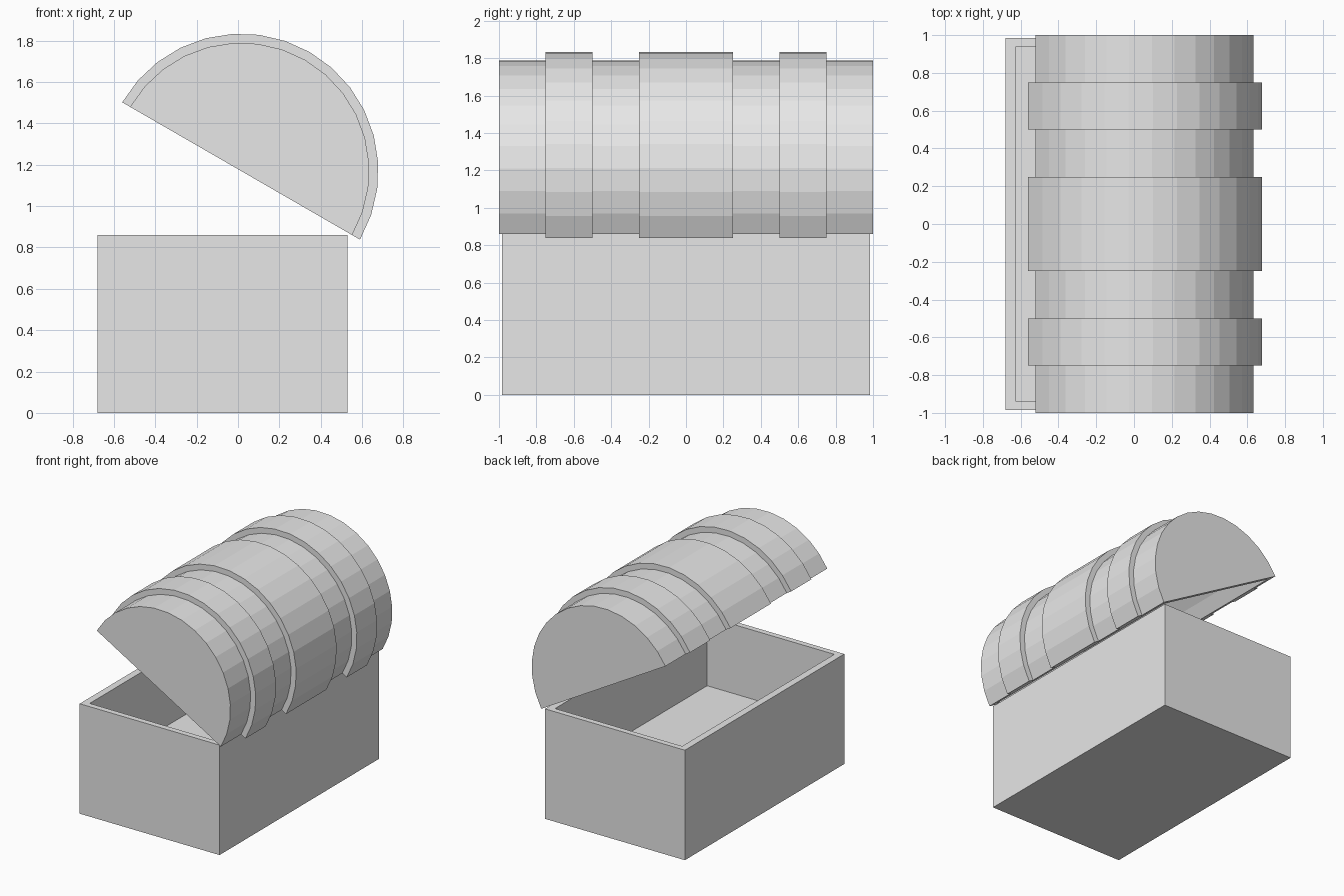
import bpy, bmesh, math

if "Cube" in bpy.data.objects:
    bpy.data.objects.remove(bpy.data.objects["Cube"])

grey = bpy.data.materials.new("plain grey")
grey.diffuse_color = (0.8, 0.8, 0.8, 1)
grey.use_nodes = True
grey.node_tree.nodes["Principled BSDF"].inputs["Base Color"].default_value = grey.diffuse_color

CX, CZ, TILT, SEGS = 0.015, 1.17, math.radians(-30), 16


def finish(bm, name):
    bmesh.ops.recalc_face_normals(bm, faces=bm.faces)
    me = bpy.data.meshes.new(name)
    bm.to_mesh(me)
    bm.free()
    me.materials.append(grey)
    ob = bpy.data.objects.new(name, me)
    bpy.context.collection.objects.link(ob)
    return ob


def arc(r):
    """Half circle in xz, tilted like the open lid."""
    angles = [TILT + math.pi * i / SEGS for i in range(SEGS + 1)]
    return [(CX + r * math.cos(a), CZ + r * math.sin(a)) for a in angles]


def tub(name, outer, inner, y_out, y_in):
    """Hollow trough: open profiles whose end points lie on the rim."""
    bm = bmesh.new()

    def ring(pts, y):
        return [bm.verts.new((x, y, z)) for x, z in pts]

    o0, o1 = ring(outer, -y_out), ring(outer, y_out)
    i0, i1 = ring(inner, -y_in), ring(inner, y_in)
    for a, b in ((o0, o1), (i0, i1)):                 # skins and end walls
        for k in range(len(a) - 1):
            bm.faces.new((a[k], a[k + 1], b[k + 1], b[k]))
        bm.faces.new(a)
        bm.faces.new(b)
    for e in (0, -1):                                 # long rims
        bm.faces.new((o0[e], o1[e], i1[e], i0[e]))
    for o, i in ((o0, i0), (o1, i1)):                 # end rims
        bm.faces.new((o[0], o[-1], i[-1], i[0]))
    return finish(bm, name)


def band(name, y0, y1, r_in, r_out):
    """Raised arched strip around the lid."""
    bm = bmesh.new()
    rings = [[bm.verts.new((x, y, z)) for x, z in arc(r)]
             for r, y in ((r_in, y0), (r_out, y0), (r_out, y1), (r_in, y1))]
    for j in range(4):
        a, b = rings[j], rings[(j + 1) % 4]
        for k in range(SEGS):
            bm.faces.new((a[k], a[k + 1], b[k + 1], b[k]))
    for e in (0, -1):
        bm.faces.new([r[e] for r in rings])
    return finish(bm, name)


def u_shape(x0, x1, bottom, top):
    return [(x1, top), (x1, bottom), (x0, bottom), (x0, top)]


# open chest body with raised inner floor
tub("chest_box", u_shape(-0.68, 0.53, 0, 0.86),
    u_shape(-0.625, 0.475, 0.32, 0.86), 0.985, 0.94)

# hollow barrel lid, tipped open
tub("lid", arc(0.62), arc(0.575), 1.0, 0.955)

# raised straps on the lid
for name, y0, y1 in (("front_strap", -0.75, -0.5),
                     ("middle_strap", -0.25, 0.25),
                     ("back_strap", 0.5, 0.75)):
    band(name, y0, y1, 0.615, 0.664)
